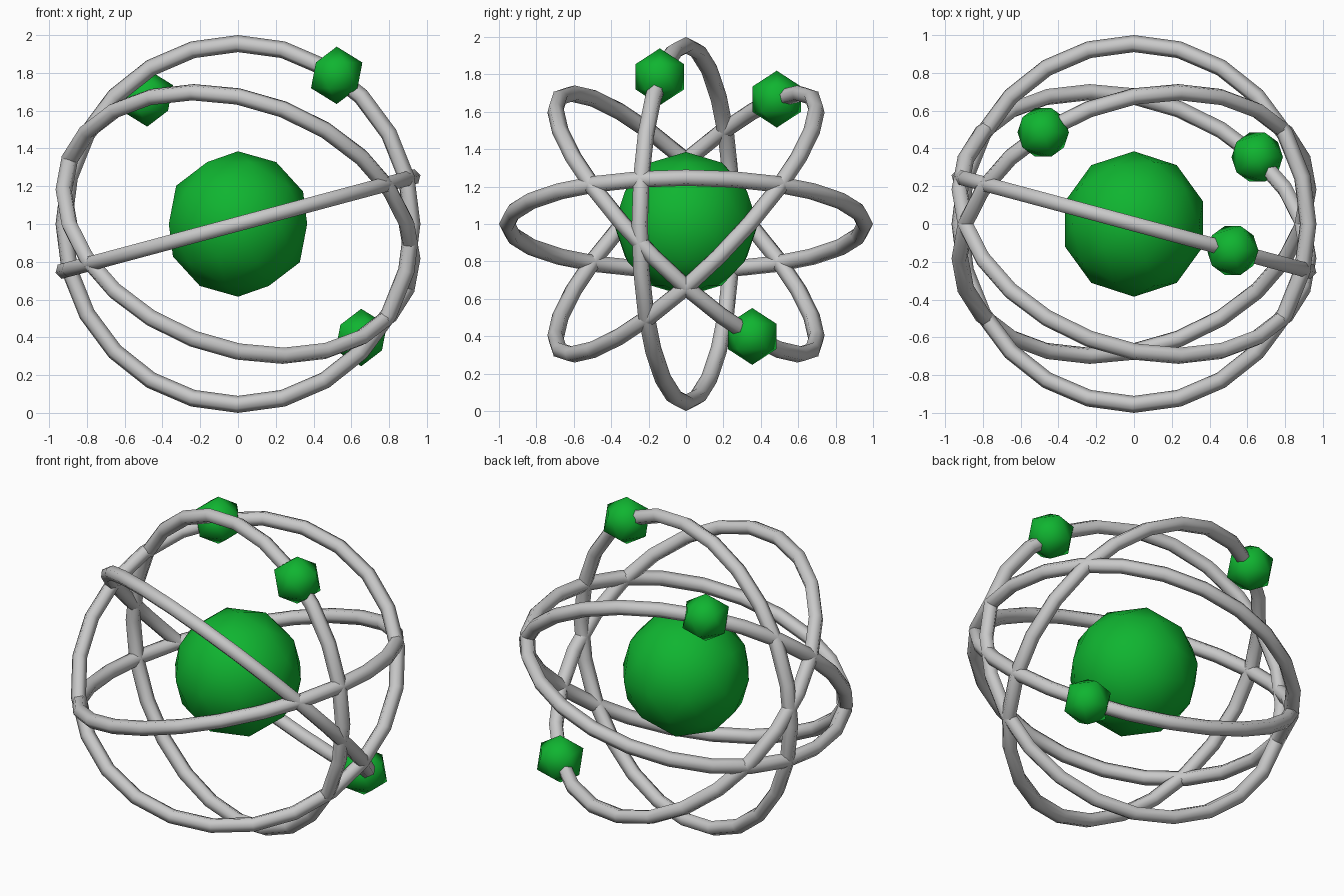
import bpy
from math import radians, sin, cos
from mathutils import Matrix, Vector

cube = bpy.data.objects.get("Cube")
if cube:
    bpy.data.objects.remove(cube, do_unlink=True)

CENTRE = Vector((0, 0, 1))
RING_RADIUS, TUBE_RADIUS = 0.955, 0.045


def material(name, colour):
    mat = bpy.data.materials.new(name)
    mat.use_nodes = True
    mat.diffuse_color = colour
    mat.node_tree.nodes["Principled BSDF"].inputs["Base Color"].default_value = colour
    return mat


green = material("green", (0.005, 0.46, 0.03, 1))
grey = material("light grey", (0.58, 0.58, 0.58, 1))


def finish(name, mat):
    obj = bpy.context.object
    obj.name = name
    obj.data.materials.append(mat)
    bpy.ops.object.shade_smooth()
    return obj


def ball(name, centre, radius, detail):
    bpy.ops.mesh.primitive_ico_sphere_add(subdivisions=detail, radius=radius, location=centre)
    finish(name, green)


# Nucleus
ball("nucleus", CENTRE, 0.385, 2)

# Tilted orbit rings: turn about x, and the electron's angle along the ring
orbits = [(0, None), (90, 55.5), (135, -45), (225, 238.6)]
for i, (turn, electron_angle) in enumerate(orbits, 1):
    pose = (Matrix.Translation(CENTRE) @ Matrix.Rotation(radians(turn), 4, "X")
            @ Matrix.Rotation(radians(-15), 4, "Y"))
    bpy.ops.mesh.primitive_torus_add(major_segments=24, minor_segments=6,
                                     major_radius=RING_RADIUS, minor_radius=TUBE_RADIUS)
    finish(f"orbit_ring_{i}", grey).matrix_world = pose

    # Electron threaded on its ring
    if electron_angle is not None:
        a = radians(electron_angle)
        spot = pose @ Vector((RING_RADIUS * cos(a), RING_RADIUS * sin(a), 0))
        ball(f"electron_{i}", spot, 0.152, 1)
